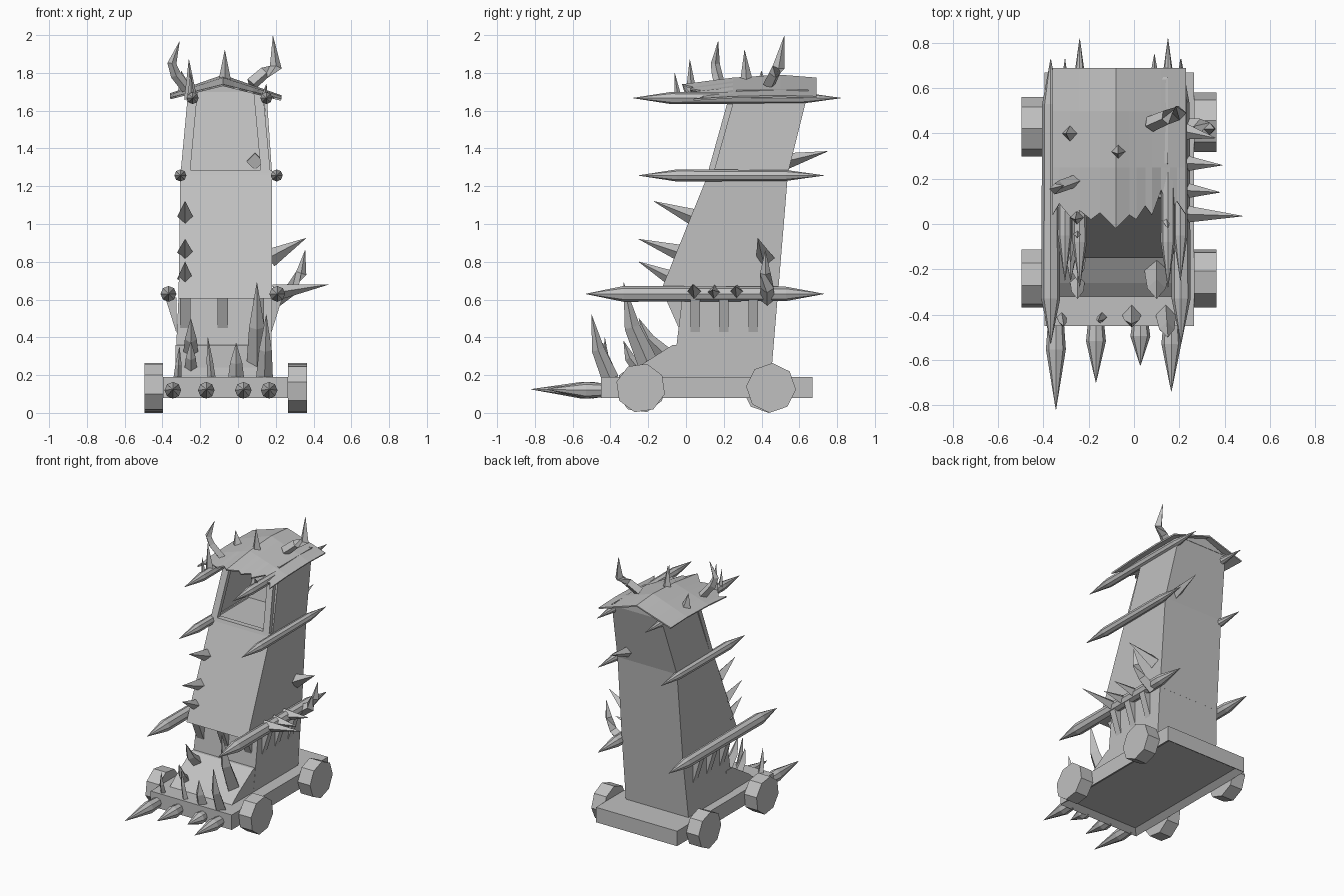
import bpy, bmesh, math
from mathutils import Vector

cube = bpy.data.objects.get("Cube")
if cube:
    bpy.data.objects.remove(cube)

grey = bpy.data.materials.new("plain grey")
grey.use_nodes = True
tone = (0.53, 0.53, 0.53, 1)
grey.diffuse_color = tone
grey.node_tree.nodes["Principled BSDF"].inputs["Base Color"].default_value = tone
MID = -0.066  # the body's centre line


def finish(name, bm):
    bmesh.ops.remove_doubles(bm, verts=bm.verts, dist=0.0005)
    bmesh.ops.recalc_face_normals(bm, faces=bm.faces)
    mesh = bpy.data.meshes.new(name)
    bm.to_mesh(mesh)
    bm.free()
    mesh.materials.append(grey)
    obj = bpy.data.objects.new(name, mesh)
    bpy.context.collection.objects.link(obj)
    return obj


def loft(name, rings, caps=True, skip=None):
    """Bridge rings of points; skip leaves out one side of the wall."""
    bm = bmesh.new()
    loops = [[bm.verts.new(p) for p in ring] for ring in rings]
    n = len(loops[0])
    for a, b in zip(loops, loops[1:]):
        for i in range(n):
            if i != skip:
                j = (i + 1) % n
                bm.faces.new((a[i], a[j], b[j], b[i]))
    if caps:
        bm.faces.new(loops[0])
        bm.faces.new(loops[-1])
    return finish(name, bm)


def rect(z, x0, x1, y0, y1):
    return [(x0, y0, z), (x1, y0, z), (x1, y1, z), (x0, y1, z)]


def spike(name, path, radii, sides=4, twist=0.0):
    """Tapered faceted tube along a path."""
    path = [Vector(p) for p in path]
    rings = []
    for i, p in enumerate(path):
        t = (path[min(i + 1, len(path) - 1)] - path[max(i - 1, 0)]).normalized()
        side = t.cross(Vector((0, 0, 1)) if abs(t.z) < 0.75 else Vector((0, 1, 0))).normalized()
        up = side.cross(t)
        r = max(radii[i], 0.001)
        angles = [2 * math.pi * k / sides + twist for k in range(sides)]
        rings.append([p + r * (math.cos(a) * side + math.sin(a) * up) for a in angles])
    return loft(name, rings)


def tooth(name, base, tip, r):
    spike(name, (base, tip), (r, 0))


# chassis with a sunken panel underneath
chassis = bmesh.new()
bmesh.ops.create_cube(chassis, size=1)
for v in chassis.verts:
    v.co = (MID + v.co.x * 0.66, 0.11 + v.co.y * 1.12, 0.135 + v.co.z * 0.11)
chassis.normal_update()
under = [min(chassis.faces, key=lambda f: f.calc_center_median().z)]
bmesh.ops.inset_region(chassis, faces=under, thickness=0.06)
bmesh.ops.translate(chassis, verts=under[0].verts, vec=(0, 0, 0.03))
finish("chassis", chassis)

# octagonal wheels
for side, label in ((-1, "right"), (1, "left")):
    for y, end, turn in ((-0.24, "front", 0.25), (0.44 + side * 0.01, "rear", 0.06)):
        x0, x1 = MID + side * 0.33, MID + side * 0.43
        spike(f"{end}_{label}_wheel", ((x0, y, 0.132), (x1, y, 0.132)), (0.132, 0.132), 8, turn)

# tower: base, overhanging middle, open-fronted cabin
loft("tower_base", [rect(0.19, -0.335, 0.175, -0.07, 0.45), rect(0.61, -0.315, 0.18, -0.02, 0.485)])
loft("tower_middle", [rect(0.605, -0.315, 0.18, -0.15, 0.485), rect(1.27, -0.305, 0.18, 0.12, 0.54)])
cabin = loft("cabin_walls", [rect(1.27, -0.305, 0.18, 0.145, 0.54),
                             rect(1.71, -0.25, 0.15, 0.268, 0.65)], caps=False, skip=0)
shell = cabin.modifiers.new("thickness", "SOLIDIFY")
shell.thickness = 0.015
loft("cabin_gable", [[(-0.25, y, 1.7), (0.15, y, 1.7), (-0.07, y, 1.77)] for y in (0.63, 0.65)])
for side, label in ((-1, "right"), (1, "left")):
    low, high = MID + side * 0.213, MID + side * 0.173
    loft(f"cabin_{label}_post", [rect(1.27, low - 0.025, low + 0.025, 0.115, 0.15),
                                 rect(1.7, high - 0.025, high + 0.025, 0.235, 0.27)])
loft("cabin_sill", [rect(1.26, -0.305, 0.18, 0.112, 0.16), rect(1.285, -0.3, 0.18, 0.12, 0.16)])

# sloping lower jaw
jaw = [(-0.32, 0.19), (-0.26, 0.24), (-0.07, 0.36), (0, 0.36), (0, 0.19)]
loft("lower_jaw", [[(x, y, z) for y, z in jaw] for x in (-0.33, 0.175)])

# wedge teeth hanging below the overhang, on both sides and the front
for i, y in enumerate((0.05, 0.2, 0.355)):
    for x, out, label in ((-0.325, -0.06, "right"), (0.175, 0.06, "left")):
        loft(f"{label}_hanging_tooth_{i + 1}",
             [[(x, v, 0.61), (x + out, v, 0.61), (x, v, 0.42)] for v in (y - 0.025, y + 0.025)])
for i, x in enumerate((-0.28, -0.08, 0.11)):
    loft(f"front_hanging_tooth_{i + 1}",
         [[(v, -0.02, 0.61), (v, -0.11, 0.61), (v, -0.03, 0.43)] for v in (x - 0.028, x + 0.028)])

# long double-pointed beams along the tower's sides
for name, z, half, mid, y0, y1, r in (("lower", 0.63, 0.288, -0.08, -0.53, 0.73, 0.042),
                                      ("middle", 1.257, 0.255, -0.05, -0.25, 0.73, 0.032),
                                      ("upper", 1.667, 0.195, -0.045, -0.28, 0.82, 0.032)):
    for side, label in ((-1, "right"), (1, "left")):
        x = mid + side * half
        spike(f"{name}_{label}_beam",
              [(x, y, z) for y in (y0, y0 + 0.2, y1 - 0.2, y1)], (0, r, r * 0.9, 0), 8)

# ramming spikes on the chassis front
for i, (x, y) in enumerate(((-0.345, -0.82), (-0.168, -0.7), (0.028, -0.625), (0.165, -0.74))):
    spike(f"ram_spike_{i + 1}", [(x, -0.44, 0.12), (x, -0.44 + (y + 0.44) * 0.3, 0.12), (x, y, 0.125)],
          (0.036, 0.044, 0), 8)

# curved teeth rising from the chassis and jaw
for i, (x, y, z, dx, dy, h, r) in enumerate((
        (0.14, -0.4, 0.18, 0.01, -0.1, 0.34, 0.045), (-0.01, -0.4, 0.18, 0, -0.04, 0.19, 0.043),
        (-0.14, -0.41, 0.18, -0.02, -0.02, 0.22, 0.022), (-0.32, -0.41, 0.18, 0.01, -0.04, 0.17, 0.022),
        (0.1, -0.2, 0.26, 0, -0.13, 0.43, 0.055), (-0.25, -0.1, 0.3, 0, -0.15, 0.2, 0.042),
        (-0.25, -0.24, 0.22, 0, -0.09, 0.16, 0.035))):
    spike(f"jaw_tooth_{i + 1}", [(x, y, z), (x + dx * 0.5, y + dy * 0.65, z + h * 0.45),
                                 (x + dx, y + dy, z + h)], (r, r * 0.75, 0))

# spikes on the tower's front edge, left side and back
for i, (y, z, dy, dz) in enumerate(((0.0, 1.04, -0.17, 0.08), (-0.07, 0.85, -0.18, 0.07),
                                    (-0.1, 0.71, -0.15, 0.09))):
    tooth(f"front_wall_spike_{i + 1}", (-0.28, y + 0.03, z), (-0.28, y + dy, z + dz), 0.042)
for i, (y, x, z) in enumerate(((0.045, 0.48, 0.68), (0.15, 0.38, 0.65), (0.27, 0.39, 0.67))):
    tooth(f"left_beam_spike_{i + 1}", (0.19, y, 0.635), (x, y - 0.01, z), 0.044)
tooth("left_wall_spike", (0.17, 0.42, 0.82), (0.36, 0.38, 0.925), 0.05)
spike("left_side_horn", [(0.2, 0.43, 0.6), (0.29, 0.43, 0.66), (0.335, 0.42, 0.74), (0.355, 0.42, 0.86)],
      (0.04, 0.035, 0.028, 0))
tooth("back_spike", (0.09, 0.52, 1.33), (0.09, 0.75, 1.385), 0.045)

# faceted hide roof with a ragged front edge
roof_x = (-0.36, -0.33, -0.28, -0.24, -0.19, -0.15, -0.08, -0.02, 0.01, 0.05, 0.08, 0.12, 0.16, 0.19, 0.23)
ragged = (0.04, 0.09, 0.03, 0.06, 0.02, 0.05, -0.02, 0.04, 0.02, 0.08, 0.04, 0.15, 0.06, 0.1, 0.04)
roof = bmesh.new()
rows = []
for depth, drop in ((None, 0.05), (0.25, 0.015), (0.5, 0), (0.69, 0.015)):
    rows.append([roof.verts.new((x, y if depth is None else depth,
                                 1.79 - drop - abs(x + 0.08) * (0.35 - drop * 2)))
                 for x, y in zip(roof_x, ragged)])
for a, b in zip(rows, rows[1:]):
    for i in range(len(a) - 1):
        roof.faces.new((a[i], a[i + 1], b[i + 1], b[i]))
hide = finish("roof", roof)
sheet = hide.modifiers.new("thickness", "SOLIDIFY")
sheet.thickness = 0.01

# roof horns and spikes
spike("roof_right_horn", [(-0.26, 0.19, 1.7), (-0.33, 0.165, 1.79), (-0.35, 0.155, 1.85), (-0.31, 0.17, 1.965)],
      (0.028, 0.028, 0.024, 0))
spike("roof_left_horn", [(0.07, 0.44, 1.74), (0.14, 0.47, 1.8), (0.2, 0.49, 1.83), (0.185, 0.52, 1.995)],
      (0.035, 0.032, 0.032, 0))
for i, (x, y, z, dx, dy, h, r) in enumerate((
        (-0.07, 0.32, 1.76, 0, -0.01, 0.16, 0.033), (-0.28, 0.4, 1.7, -0.02, 0, 0.11, 0.04),
        (-0.25, 0.03, 1.66, -0.01, -0.01, 0.21, 0.035), (-0.25, -0.04, 1.65, 0, -0.02, 0.15, 0.022),
        (0.14, 0.02, 1.67, 0.01, -0.04, 0.07, 0.02))):
    tooth(f"roof_spike_{i + 1}", (x, y, z), (x + dx, y + dy, z + h), r)
